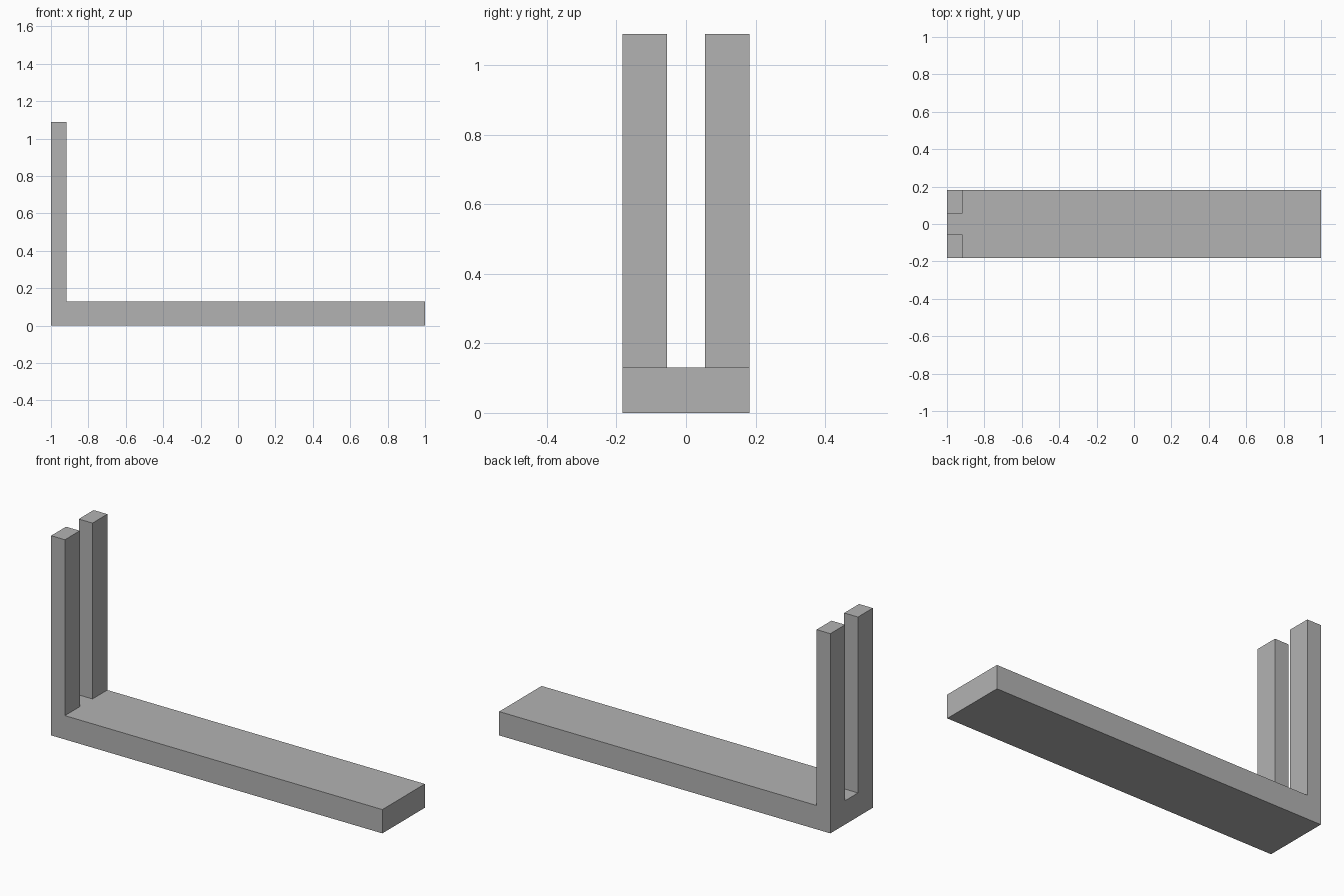
import bpy
import bmesh
from mathutils import Vector

cube = bpy.data.objects.get("Cube")
if cube:
    bpy.data.objects.remove(cube, do_unlink=True)

# Single plain grey
grey = bpy.data.materials.new("plain grey")
grey.use_nodes = True
colour = (0.45, 0.45, 0.45, 1)
grey.diffuse_color = colour
grey.node_tree.nodes["Principled BSDF"].inputs["Base Color"].default_value = colour

WIDTH, GAP = 0.366, 0.11
BASE_TOP, POST_TOP = 0.13, 1.09
POST_DEPTH = 0.083


def box(name, low, high):
    """Flat-faced box between two opposite corners."""
    low, high = Vector(low), Vector(high)
    bm = bmesh.new()
    bmesh.ops.create_cube(bm, size=1)
    bmesh.ops.scale(bm, vec=high - low, verts=bm.verts)
    bmesh.ops.translate(bm, vec=(low + high) / 2, verts=bm.verts)
    mesh = bpy.data.meshes.new(name)
    bm.to_mesh(mesh)
    bm.free()
    mesh.materials.append(grey)
    obj = bpy.data.objects.new(name, mesh)
    bpy.context.collection.objects.link(obj)
    return obj


# Long flat base
box("base", (-1, -WIDTH / 2, 0), (1, WIDTH / 2, BASE_TOP))

# Pair of upright posts, flush with the base's end and sides
for name, side in (("front_post", -1), ("back_post", 1)):
    inner, outer = sorted((side * GAP / 2, side * WIDTH / 2))
    box(name, (-1, inner, BASE_TOP), (-1 + POST_DEPTH, outer, POST_TOP))
